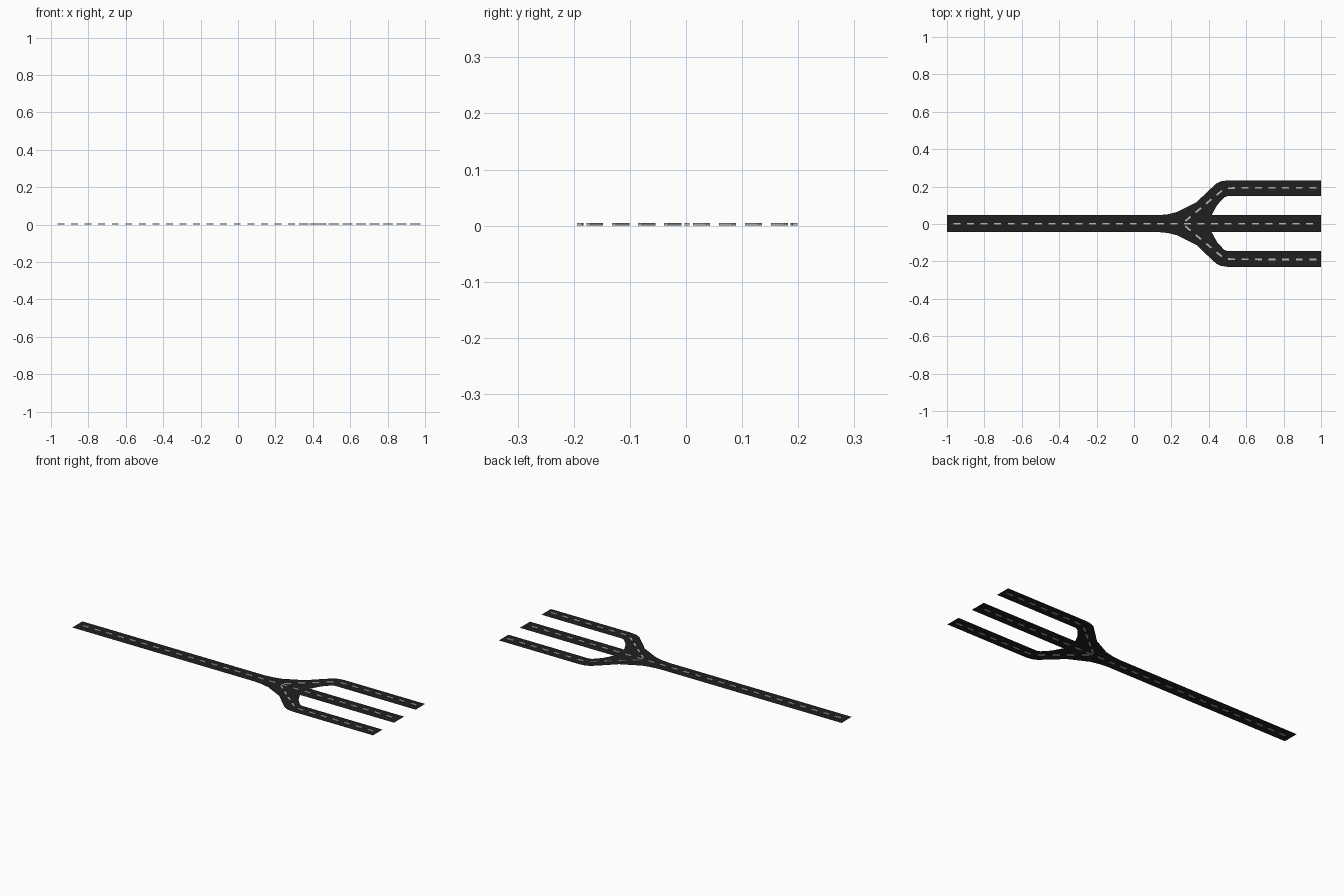
import bpy
from mathutils import Vector

if "Cube" in bpy.data.objects:
    bpy.data.objects.remove(bpy.data.objects["Cube"])

ROAD_Z = 0.002      # road sheet height
DASH_TOP = 0.005    # markings pierce the sheet, visible from both sides
AXIS = 0.002        # y of the centre line


def material(name, value):
    m = bpy.data.materials.new(name)
    m.diffuse_color = (value, value, value, 1)
    m.use_nodes = True
    m.node_tree.nodes["Principled BSDF"].inputs["Base Color"].default_value = m.diffuse_color
    return m


asphalt = material("asphalt", 0.014)
paint = material("paint", 0.5)


def make_object(name, verts, faces, mat):
    me = bpy.data.meshes.new(name)
    me.from_pydata(verts, [], faces)
    me.materials.append(mat)
    ob = bpy.data.objects.new(name, me)
    bpy.context.collection.objects.link(ob)
    return ob


def sheet(name, outline, side=1):
    # flat polygon facing up, optionally mirrored across the centre line
    pts = [(x, AXIS + side * y, ROAD_Z) for x, y in outline]
    area = sum(a[0] * b[1] - b[0] * a[1] for a, b in zip(pts, pts[1:] + pts[:1]))
    if area < 0:
        pts.reverse()
    make_object(name, pts, [list(range(len(pts)))], asphalt)


def point_at(path, d):
    for a, b in zip(path, path[1:]):
        length = (b - a).length
        if d <= length:
            return a.lerp(b, d / length)
        d -= length
    return path[-1]


def dashes(name, path, start, side=1, period=0.0725, length=0.037, half=0.0045):
    # thin painted boxes spaced along a polyline
    path = [Vector((x, AXIS + side * y)) for x, y in path]
    total = sum((b - a).length for a, b in zip(path, path[1:]))
    verts, faces = [], []
    d = start
    while d + length <= total:
        p, q = point_at(path, d), point_at(path, d + length)
        t = (q - p).normalized()
        n = Vector((-t.y, t.x)) * half
        k = len(verts)
        for z in (0, DASH_TOP):
            verts += [(c.x, c.y, z) for c in (p - n, q - n, q + n, p + n)]
        faces += [[k + 3, k + 2, k + 1, k], [k + 4, k + 5, k + 6, k + 7]]
        faces += [[k + i, k + (i + 1) % 4, k + 4 + (i + 1) % 4, k + 4 + i] for i in range(4)]
        d += period
    make_object(name, verts, faces, paint)


# Straight main road with centre marking
sheet("main_road", [(-1, -0.045), (1, -0.045), (1, 0.045), (-1, 0.045)])
dashes("main_road_dashes", [(-1, 0), (1, 0)], 0.035)

# Flared fork plus the parallel outer lane, on both sides
fork = [(0.13, 0.045), (0.18, 0.05), (0.23, 0.062), (0.335, 0.115), (0.385, 0.163),
        (0.44, 0.214), (0.465, 0.226), (0.5, 0.231),
        (0.5, 0.147), (0.482, 0.14), (0.445, 0.1), (0.428, 0.07), (0.415, 0.045)]
lane = [(0.5, 0.147), (1, 0.147), (1, 0.231), (0.5, 0.231)]
lane_path = [(0.265, 0.006), (0.44, 0.152), (0.475, 0.18), (0.51, 0.191), (1, 0.192)]
for side, label in ((1, "back"), (-1, "front")):
    sheet(label + "_fork", fork, side)
    sheet(label + "_lane", lane, side)
    dashes(label + "_lane_dashes", lane_path, 0.012, side)
